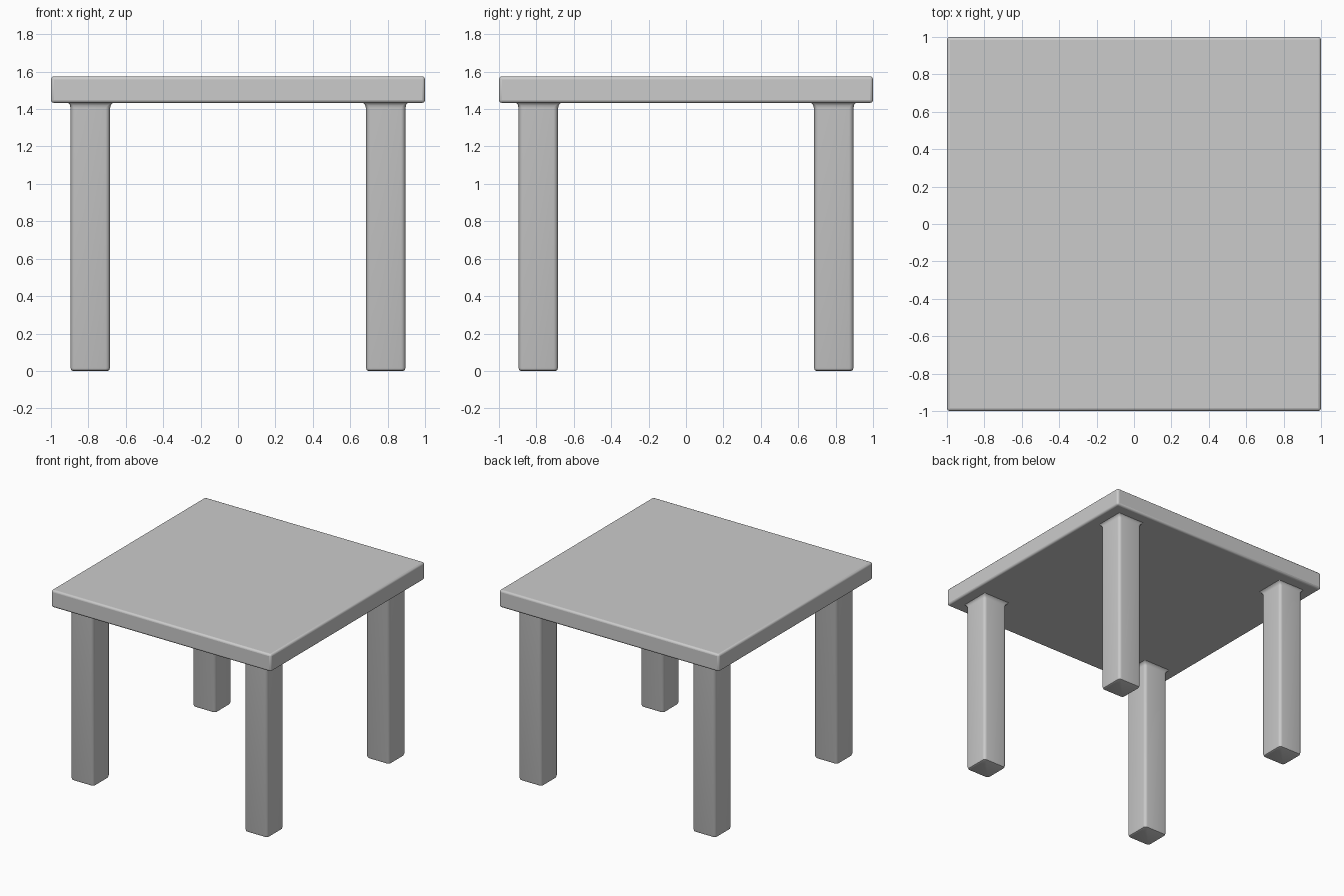
import bpy, bmesh, math

if "Cube" in bpy.data.objects:
    bpy.data.objects.remove(bpy.data.objects["Cube"])


def finish(obj):
    bpy.ops.object.select_all(action='DESELECT')
    obj.select_set(True)
    bpy.context.view_layer.objects.active = obj
    bpy.ops.object.shade_smooth_by_angle(angle=math.radians(40))


def rounded_square(cx, cy, half, radius, z, steps=4):
    pts = []
    for k in range(4):
        a0 = k * math.pi / 2
        sx = 1 if k in (0, 3) else -1
        sy = 1 if k in (0, 1) else -1
        for i in range(steps + 1):
            a = a0 + i / steps * math.pi / 2
            pts.append((cx + sx * (half - radius) + radius * math.cos(a),
                        cy + sy * (half - radius) + radius * math.sin(a), z))
    return pts


def loft(name, rings):
    bm = bmesh.new()
    loops = [[bm.verts.new(p) for p in ring] for ring in rings]
    n = len(loops[0])
    for lo, hi in zip(loops, loops[1:]):
        for i in range(n):
            j = (i + 1) % n
            bm.faces.new((lo[i], lo[j], hi[j], hi[i]))
    bm.faces.new(loops[0][::-1])
    bm.faces.new(loops[-1])
    mesh = bpy.data.meshes.new(name)
    bm.to_mesh(mesh)
    bm.free()
    obj = bpy.data.objects.new(name, mesh)
    bpy.context.collection.objects.link(obj)
    finish(obj)
    return obj


# Square slab with softly rounded edges
bpy.ops.mesh.primitive_cube_add(size=1, location=(0, 0, 1.504))
top = bpy.context.object
top.name = "table_top"
top.scale = (2, 2, 0.142)
bpy.ops.object.transform_apply(location=False, rotation=False, scale=True)
bev = top.modifiers.new("soft_edges", 'BEVEL')
bev.width = 0.016
bev.segments = 3
finish(top)

# Legs: rounded foot, straight shaft, small flare into the top
# (centre offset, half width, corner radius, height)
profile = [(0.790, 0.092, 0.016, 0.0),
           (0.790, 0.101, 0.020, 0.004),
           (0.790, 0.106, 0.024, 0.018),
           (0.790, 0.106, 0.024, 1.405),
           (0.789, 0.109, 0.016, 1.420),
           (0.788, 0.114, 0.010, 1.428),
           (0.787, 0.123, 0.006, 1.436)]
for side, sx in (("left", -1), ("right", 1)):
    for end, sy in (("front", -1), ("back", 1)):
        loft(f"{end}_{side}_leg",
             [rounded_square(sx * c, sy * c, h, r, z) for c, h, r, z in profile])
